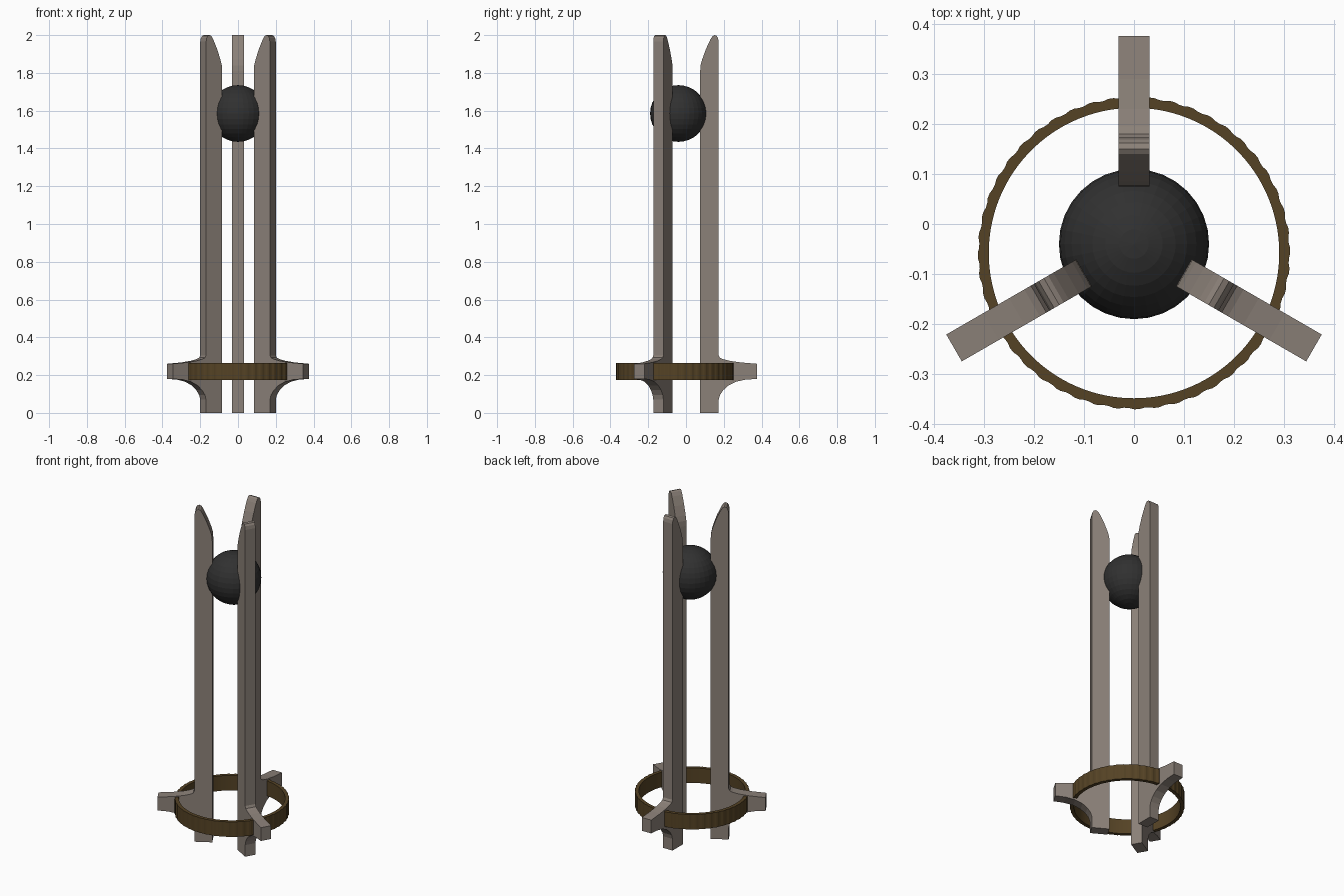
import bpy, bmesh, math
from mathutils import Matrix

if "Cube" in bpy.data.objects:
    bpy.data.objects.remove(bpy.data.objects["Cube"])

AXIS_Y = -0.04


def material(name, rgb):
    m = bpy.data.materials.new(name)
    m.diffuse_color = (*rgb, 1)
    m.use_nodes = True
    m.node_tree.nodes["Principled BSDF"].inputs["Base Color"].default_value = m.diffuse_color
    return m


def finish(bm, name, mat):
    bmesh.ops.recalc_face_normals(bm, faces=bm.faces[:])
    me = bpy.data.meshes.new(name)
    bm.to_mesh(me)
    bm.free()
    me.materials.append(mat)
    ob = bpy.data.objects.new(name, me)
    bpy.context.collection.objects.link(ob)
    return ob


stone = material("stone", (0.26, 0.22, 0.19))
bronze = material("bronze", (0.09, 0.055, 0.018))
dark = material("dark", (0.03, 0.03, 0.03))

# Upright with outward bracket: (radius, height) outline, extruded sideways
outline = [(0.115, 0), (0.213, 0), (0.213, 0.07), (0.22, 0.095), (0.237, 0.12),
           (0.265, 0.145), (0.305, 0.165), (0.355, 0.176), (0.415, 0.18),
           (0.415, 0.26), (0.33, 0.267), (0.27, 0.276), (0.235, 0.285),
           (0.22, 0.292), (0.213, 0.305), (0.213, 1.965), (0.209, 1.985),
           (0.202, 1.996), (0.19, 2.0), (0.18, 1.994), (0.168, 1.975),
           (0.145, 1.925), (0.125, 1.87), (0.117, 1.84), (0.115, 1.81)]
for i in range(3):
    bm = bmesh.new()
    face = bm.faces.new([bm.verts.new((r, -0.031, z)) for r, z in outline])
    ext = bmesh.ops.extrude_face_region(bm, geom=[face])
    bmesh.ops.translate(bm, vec=(0, 0.062, 0),
                        verts=[g for g in ext["geom"] if isinstance(g, bmesh.types.BMVert)])
    bm.transform(Matrix.Translation((0, AXIS_Y, 0)) @ Matrix.Rotation(math.radians(90 + 120 * i), 4, 'Z'))
    finish(bm, f"upright_{i + 1}", stone)

# Band with a finely ribbed outside
bm = bmesh.new()
n, loops = 192, []
for k in range(n):
    a = 2 * math.pi * k / n
    ro = 0.312 if k % 4 < 2 else 0.3095
    loops.append([bm.verts.new((r * math.cos(a), r * math.sin(a) - 0.058, z))
                  for r, z in ((0.29, 0.175), (ro, 0.175), (ro, 0.265), (0.29, 0.265))])
for k in range(n):
    p, q = loops[k], loops[(k + 1) % n]
    for j in range(4):
        bm.faces.new((p[j], q[j], q[(j + 1) % 4], p[(j + 1) % 4]))
finish(bm, "ribbed_ring", bronze)

# Ball held between the uprights
bm = bmesh.new()
bmesh.ops.create_uvsphere(bm, u_segments=32, v_segments=16, radius=0.15,
                          matrix=Matrix.Translation((0, AXIS_Y, 1.585)))
finish(bm, "ball", dark)
